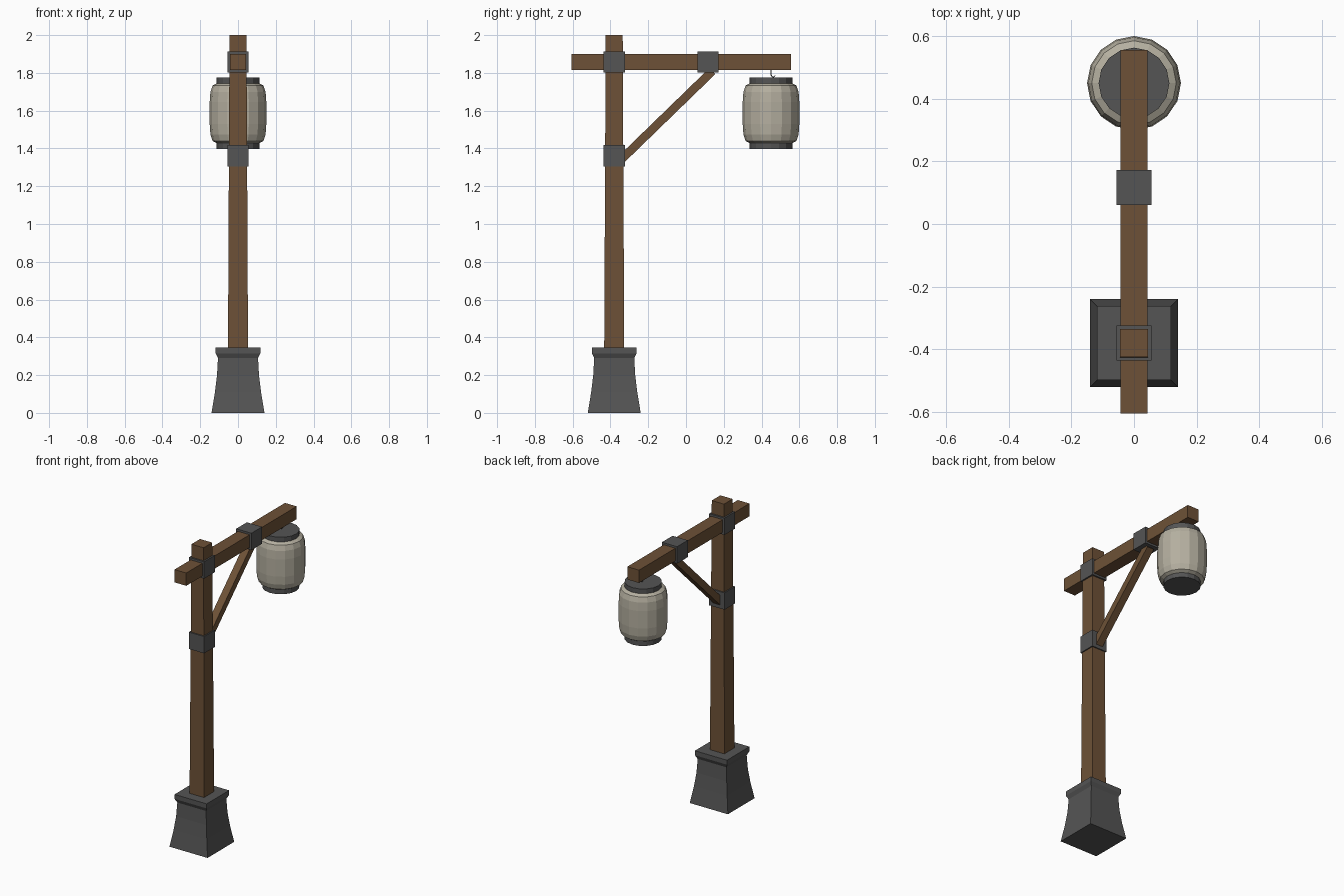
import bpy, bmesh, math
from mathutils import Vector

if "Cube" in bpy.data.objects:
    bpy.data.objects.remove(bpy.data.objects["Cube"])


def material(name, rgb):
    m = bpy.data.materials.new(name)
    m.diffuse_color = (*rgb, 1)
    m.use_nodes = True
    m.node_tree.nodes["Principled BSDF"].inputs["Base Color"].default_value = m.diffuse_color
    return m


WOOD = material("brown wood", (0.155, 0.083, 0.038))
IRON = material("dark grey iron", (0.09, 0.09, 0.09))
PAPER = material("cream paper", (0.46, 0.43, 0.35))

POST_Y = -0.38
LAMP_Y = 0.45


def loft(name, profile, sides, y, mat):
    """Stack of regular polygon rings; profile is (radius, z). Square uses half-width."""
    bm = bmesh.new()
    k = math.sqrt(2) if sides == 4 else 1
    off = math.pi / 4 if sides == 4 else 0
    rings = []
    for r, z in profile:
        rings.append([bm.verts.new((k * r * math.cos(off + 2 * math.pi * i / sides),
                                    y + k * r * math.sin(off + 2 * math.pi * i / sides), z))
                      for i in range(sides)])
    for a, b in zip(rings, rings[1:]):
        for i in range(sides):
            j = (i + 1) % sides
            bm.faces.new((a[i], a[j], b[j], b[i]))
    bm.faces.new(rings[0][::-1])
    bm.faces.new(rings[-1])
    me = bpy.data.meshes.new(name)
    bm.to_mesh(me)
    bm.free()
    me.materials.append(mat)
    ob = bpy.data.objects.new(name, me)
    bpy.context.collection.objects.link(ob)
    return ob


def box(name, centre, size, mat, tilt=0):
    bpy.ops.mesh.primitive_cube_add(size=1, location=centre, rotation=(tilt, 0, 0))
    ob = bpy.context.object
    ob.name = name
    ob.scale = size
    ob.data.materials.append(mat)
    return ob


# Flared stone-like foot and tapered post
loft("base", [(0.14, 0), (0.134, 0.037), (0.122, 0.11), (0.111, 0.2),
              (0.106, 0.29), (0.118, 0.315), (0.118, 0.345)], 4, POST_Y, IRON)
loft("post", [(0.053, 0.34), (0.045, 2.0)], 4, POST_Y, WOOD)

# Horizontal beam
box("beam", (0, -0.025, 1.858), (0.086, 1.16, 0.085), WOOD)

# Diagonal brace between post and beam
a, b = Vector((0, -0.37, 1.315)), Vector((0, 0.14, 1.81))
d = b - a
box("brace", (a + b) / 2, (0.05, d.length, 0.045), WOOD, math.atan2(d.z, d.y))

# Iron collars at the joints
for name, y, z in (("post_top_collar", POST_Y, 1.858),
                   ("post_lower_collar", POST_Y, 1.361),
                   ("beam_collar", 0.117, 1.858)):
    box(name, (0, y, z), (0.112, 0.112, 0.112), IRON)

# Paper lantern with end caps
loft("lantern_body", [(0.113, 1.428), (0.135, 1.44), (0.146, 1.475), (0.15, 1.53),
                      (0.15, 1.645), (0.146, 1.70), (0.135, 1.733), (0.113, 1.745)],
     16, LAMP_Y, PAPER)
loft("lantern_top_cap", [(0.113, 1.738), (0.113, 1.776)], 16, LAMP_Y, IRON)
loft("lantern_bottom_cap", [(0.113, 1.397), (0.113, 1.435)], 16, LAMP_Y, IRON)

# Small wire hook holding the lantern
cu = bpy.data.curves.new("hook", "CURVE")
cu.dimensions = "3D"
cu.bevel_depth = 0.003
cu.bevel_resolution = 1
sp = cu.splines.new("POLY")
pts = [(0.45, 1.82), (0.45, 1.79), (0.456, 1.78), (0.465, 1.778), (0.472, 1.786)]
sp.points.add(len(pts) - 1)
for p, (y, z) in zip(sp.points, pts):
    p.co = (0, y, z, 1)
cu.materials.append(IRON)
bpy.context.collection.objects.link(bpy.data.objects.new("hook", cu))
